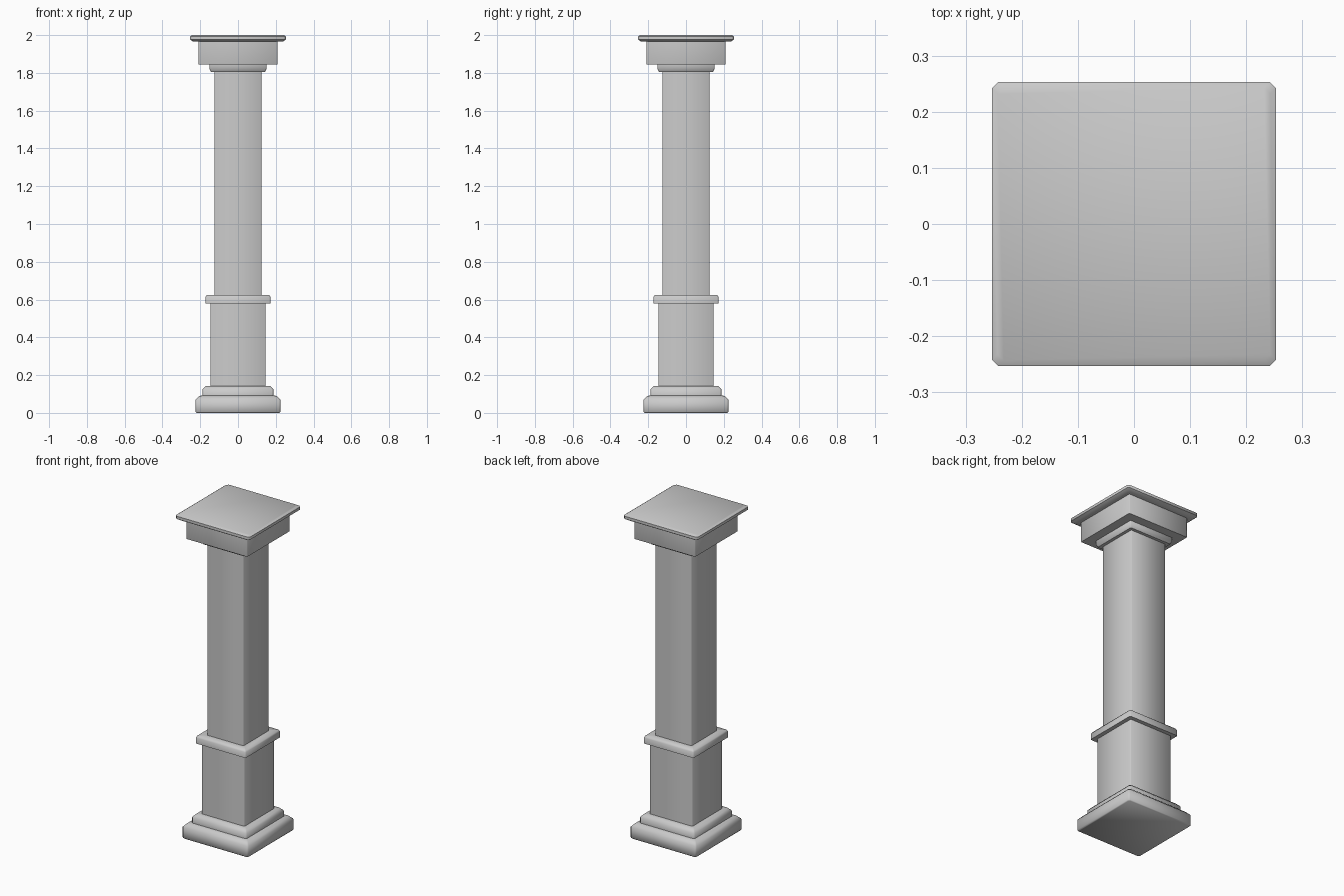
import bpy
import bmesh
from math import radians

if "Cube" in bpy.data.objects:
    bpy.data.objects.remove(bpy.data.objects["Cube"])


def ring(bm, half, z, cut):
    # Square with chamfered corners
    h, i = half, half - cut
    pts = [(i, -h), (h, -i), (h, i), (i, h), (-i, h), (-h, i), (-h, -i), (-i, -h)]
    return [bm.verts.new((x, y, z)) for x, y in pts]


def square_moulding(name, profile, cut, cap_bottom=False, cap_top=False):
    # Sweep a (half width, height) profile around a square plan
    bm = bmesh.new()
    rings = [ring(bm, h, z, cut) for h, z in profile]
    for a, b in zip(rings, rings[1:]):
        for k in range(8):
            n = (k + 1) % 8
            bm.faces.new((a[k], a[n], b[n], b[k]))
    if cap_bottom:
        bm.faces.new(rings[0][::-1])
    if cap_top:
        bm.faces.new(rings[-1])
    mesh = bpy.data.meshes.new(name)
    bm.to_mesh(mesh)
    bm.free()
    obj = bpy.data.objects.new(name, mesh)
    bpy.context.collection.objects.link(obj)
    bpy.ops.object.select_all(action='DESELECT')
    obj.select_set(True)
    bpy.context.view_layer.objects.active = obj
    bpy.ops.object.shade_smooth_by_angle(angle=radians(50))
    return obj


# Two-step plinth
square_moulding("plinth", [
    (0.22, 0.0), (0.225, 0.006), (0.225, 0.07), (0.205, 0.09),
    (0.187, 0.092), (0.187, 0.125), (0.17, 0.143), (0.146, 0.143)],
    0.008, cap_bottom=True)

# Pedestal below the band
square_moulding("pedestal", [(0.146, 0.143), (0.146, 0.58)], 0.004)

# Band around the column
square_moulding("middle_band", [
    (0.146, 0.58), (0.171, 0.58), (0.171, 0.615), (0.165, 0.625), (0.124, 0.625)], 0.005)

# Tall shaft
square_moulding("shaft", [(0.124, 0.625), (0.124, 1.806)], 0.004)

# Collar, block and top slab
square_moulding("collar", [
    (0.124, 1.806), (0.143, 1.806), (0.152, 1.824), (0.152, 1.845)], 0.006)
square_moulding("capital_block", [
    (0.152, 1.845), (0.208, 1.845), (0.209, 1.849), (0.209, 1.967)], 0.004)
square_moulding("top_slab", [
    (0.209, 1.967), (0.24, 1.967), (0.253, 1.976), (0.253, 1.993), (0.243, 2.0)],
    0.011, cap_top=True)
